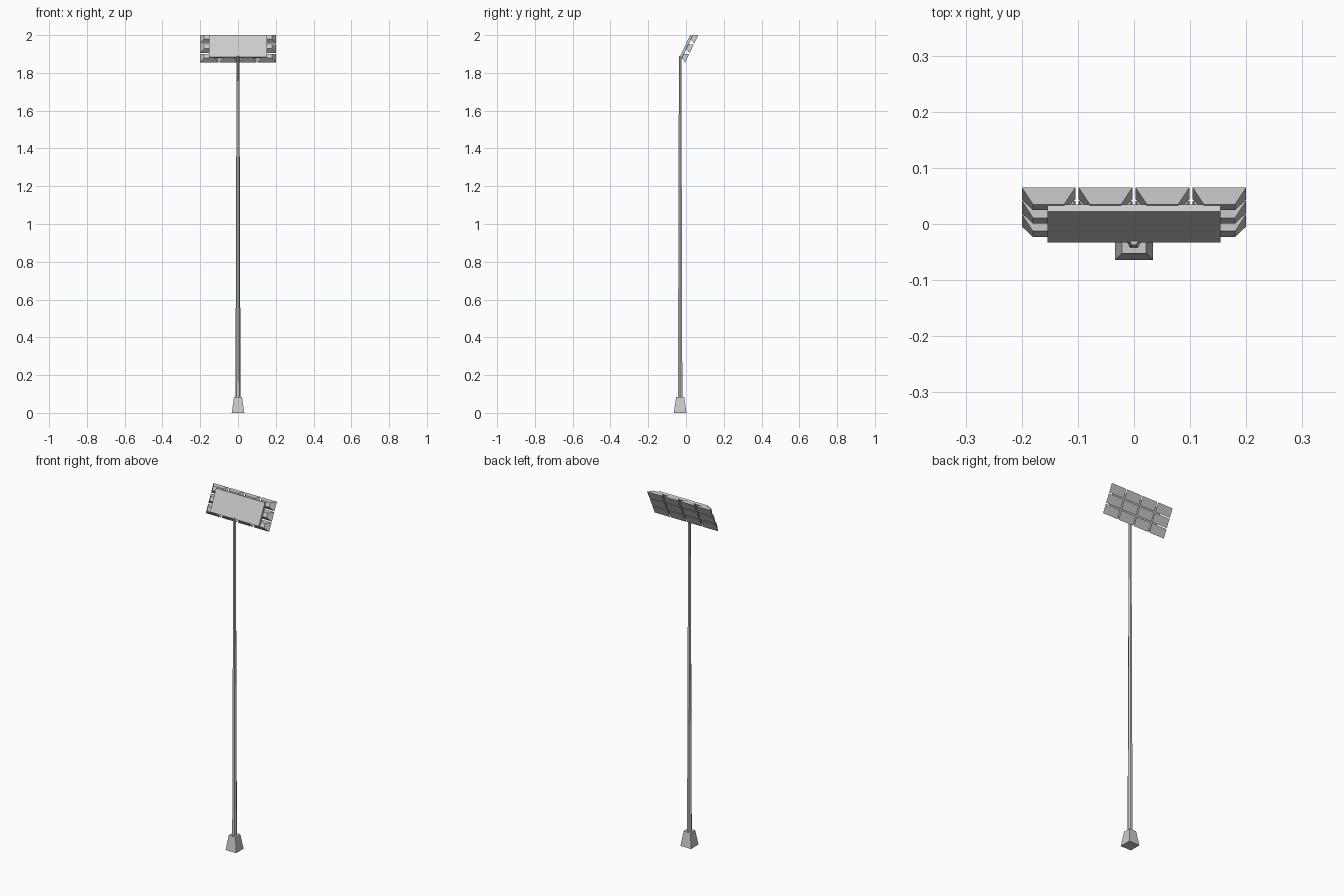
import bpy, bmesh
from math import atan2, pi
from mathutils import Matrix, Vector

if "Cube" in bpy.data.objects:
    bpy.data.objects.remove(bpy.data.objects["Cube"])

POLE_Y = -0.031
TILT = Matrix.Rotation(-atan2(0.055, 0.115), 4, 'X')  # leans the head back towards +y


def make(name, bm, matrix=Matrix()):
    bmesh.ops.recalc_face_normals(bm, faces=bm.faces)
    me = bpy.data.meshes.new(name)
    bm.to_mesh(me)
    bm.free()
    ob = bpy.data.objects.new(name, me)
    ob.matrix_world = matrix
    bpy.context.collection.objects.link(ob)
    return ob


def frustum(size_a, size_b, depth):
    """Box along z whose rectangle changes from size_a (z=0) to size_b (z=depth)."""
    bm = bmesh.new()
    bmesh.ops.create_cube(bm, size=1)
    for v in bm.verts:
        s = size_b if v.co.z > 0 else size_a
        v.co = Vector((v.co.x * s[0], v.co.y * s[1], depth if v.co.z > 0 else 0))
    return bm


# concrete foot
make("foot", frustum((0.067, 0.067), (0.043, 0.043), 0.083),
     Matrix.Translation((0, POLE_Y, 0)))

# tapered six-sided pole
bm = bmesh.new()
bmesh.ops.create_cone(bm, cap_ends=True, segments=6, radius1=0.0135,
                      radius2=0.0075, depth=1.81)
bmesh.ops.rotate(bm, verts=bm.verts, matrix=Matrix.Rotation(pi / 2, 3, 'Z'))
xs = max(abs(v.co.x) for v in bm.verts)
ys = max(abs(v.co.y) for v in bm.verts)
if ys > xs:  # corners point sideways
    bmesh.ops.rotate(bm, verts=bm.verts, matrix=Matrix.Rotation(pi / 2, 3, 'Z'))
make("pole", bm, Matrix.Translation((0, POLE_Y, 0.08 + 1.81 / 2)))

# head frame: local z points out of the lamps (+y, slightly down), local y points up the plate
out = (TILT @ Vector((0, 1, 0))).normalized()
up = (TILT @ Vector((0, 0, 1))).normalized()


def head(x, origin, along_up=0.0):
    o = Vector((x, 0, 0)) + origin + up * along_up
    m = Matrix((Vector((-1, 0, 0)), up, out)).transposed().to_4x4()
    m.translation = o
    return m


# back plate
PLATE_L = 0.1275
plate_top = Vector((0, 0.022, 2.0))
make("back_plate", frustum((0.308, PLATE_L), (0.308, PLATE_L), 0.0144),
     head(0, plate_top, -PLATE_L / 2))

# lamp housings, 4 columns by 3 rows, flaring outwards
W, H, DEPTH = 0.0955, 0.05, 0.027
lamp_top = Vector((0, 0.065, 2.0)) - out * DEPTH
for row in range(3):
    for col in range(4):
        x = (col - 1.5) * 0.1015
        make(f"lamp_{row + 1}_{col + 1}",
             frustum((W - 0.04, H - 0.026), (W, H), DEPTH),
             head(x, lamp_top, -H / 2 - row * 0.0554))
